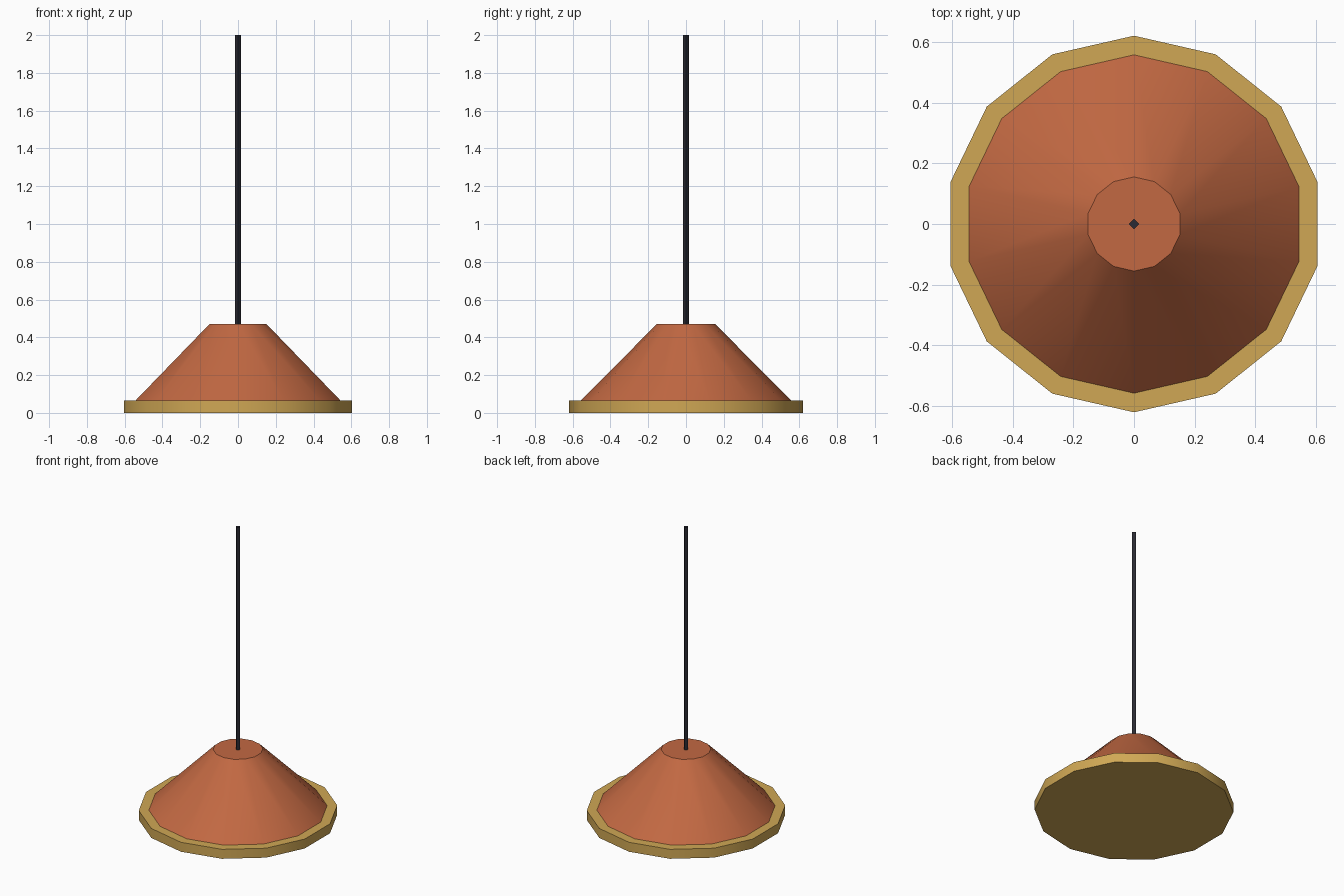
import bpy
import math

cube = bpy.data.objects.get("Cube")
if cube:
    bpy.data.objects.remove(cube, do_unlink=True)


def make_material(name, rgb):
    mat = bpy.data.materials.new(name)
    mat.use_nodes = True
    color = (*rgb, 1.0)
    mat.diffuse_color = color
    mat.node_tree.nodes["Principled BSDF"].inputs["Base Color"].default_value = color
    return mat


def add_frustum(name, sides, r_bottom, r_top, z_bottom, z_top, mat):
    """Upright faceted frustum between two heights, smooth around its side."""
    bpy.ops.mesh.primitive_cone_add(
        vertices=sides, radius1=r_bottom, radius2=r_top,
        depth=z_top - z_bottom, location=(0, 0, (z_bottom + z_top) / 2))
    obj = bpy.context.object
    obj.name = name
    obj.data.materials.append(mat)
    bpy.ops.object.shade_smooth_by_angle(angle=math.radians(30))
    return obj


brass = make_material("brass", (0.63, 0.39, 0.09))
copper = make_material("copper", (0.54, 0.14, 0.055))
black = make_material("black cord", (0.023, 0.023, 0.032))

SIDES = 14
RIM_TOP = 0.065
SHADE_TOP = 0.47

# Flat rim disc, sloping shade and hanging cord
add_frustum("rim", SIDES, 0.62, 0.62, 0, RIM_TOP, brass)
add_frustum("shade", SIDES, 0.557, 0.155, RIM_TOP, SHADE_TOP, copper)
add_frustum("cord", 4, 0.017, 0.017, SHADE_TOP, 2.0, black)
